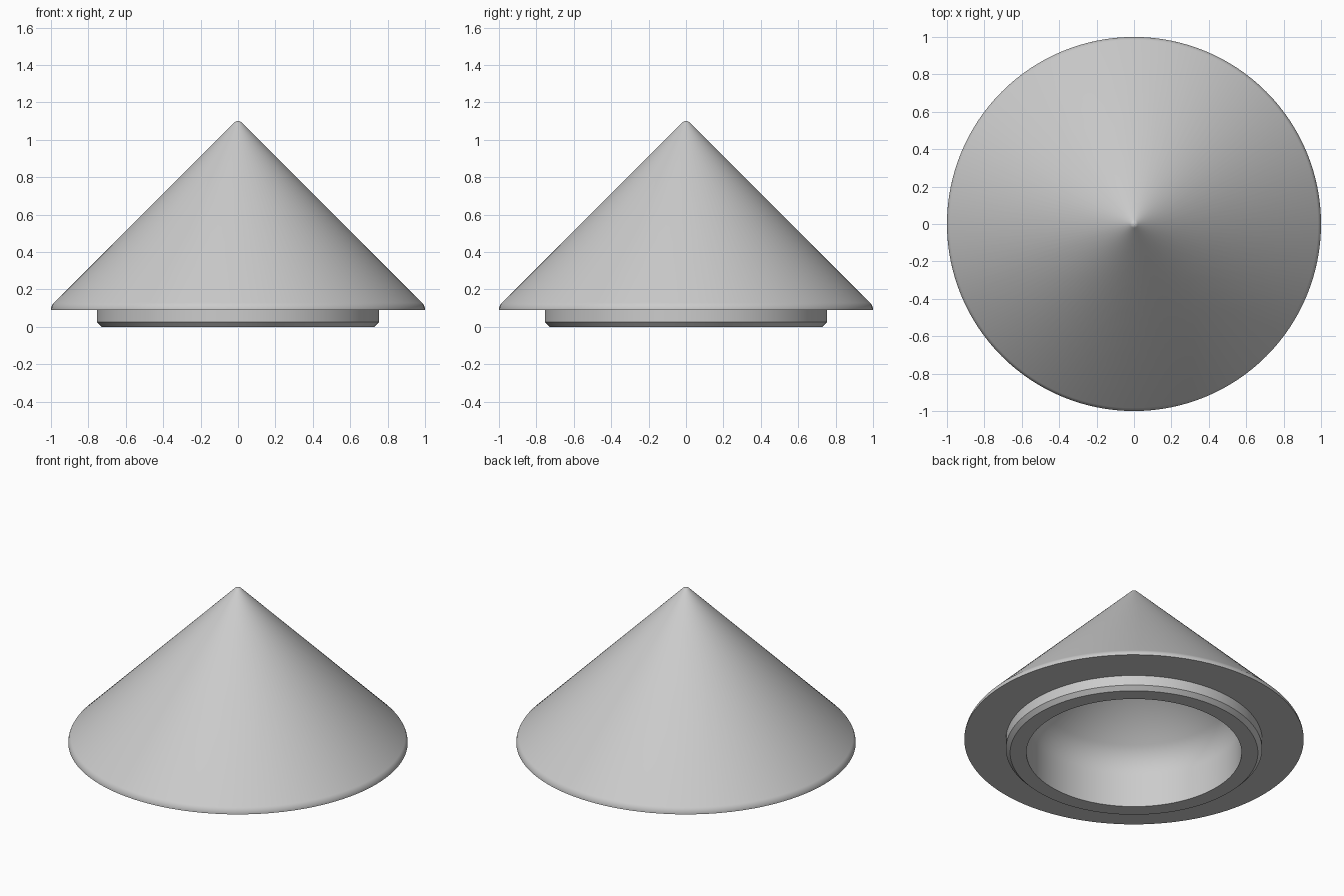
import bpy, bmesh
from math import sin, cos, pi, radians
from mathutils import Vector

SEGMENTS = 128

cube = bpy.data.objects.get("Cube")
if cube:
    bpy.data.objects.remove(cube, do_unlink=True)

# Plain grey material
grey = bpy.data.materials.new("light grey")
grey.use_nodes = True
colour = (0.6, 0.6, 0.6, 1)
grey.diffuse_color = colour
grey.node_tree.nodes["Principled BSDF"].inputs["Base Color"].default_value = colour


def arc(r, z, radius, start, end, steps=8):
    """Rounded part of a profile; angles in degrees around (r, z)."""
    angles = [radians(start + (end - start) * i / steps) for i in range(steps + 1)]
    return [(r + radius * cos(a), z + radius * sin(a)) for a in angles]


def lathe(name, profile):
    """Revolve an (r, z) profile around the z axis."""
    bm = bmesh.new()
    verts = [bm.verts.new((r, 0, z)) for r, z in profile]
    edges = [bm.edges.new(pair) for pair in zip(verts, verts[1:])]
    bmesh.ops.spin(bm, geom=verts + edges, cent=(0, 0, 0), axis=(0, 0, 1),
                   angle=2 * pi, steps=SEGMENTS, use_duplicate=False)
    bmesh.ops.remove_doubles(bm, verts=bm.verts, dist=0.0001)
    bmesh.ops.recalc_face_normals(bm, faces=bm.faces)
    mesh = bpy.data.meshes.new(name)
    bm.to_mesh(mesh)
    bm.free()
    mesh.materials.append(grey)
    obj = bpy.data.objects.new(name, mesh)
    bpy.context.collection.objects.link(obj)
    bpy.ops.object.select_all(action='DESELECT')
    obj.select_set(True)
    bpy.context.view_layer.objects.active = obj
    bpy.ops.object.shade_smooth_by_angle(angle=radians(25))
    return obj


# Hollow cone cap: rounded tip, rounded rim, stepped collar, domed-in cavity
tip = arc(0, 1.07, 0.03, 90, 45, 5)
tip[0] = (0, 1.1)
rim = arc(0.945, 0.09, 0.055, 45, 0)
collar = [(0.755, 0.09), (0.755, 0.025), (0.73, 0)]
cavity = [(0.634, 0)] + arc(0.394, 0.21, 0.24, 0, 45, 12) + [(0, 0.943)]
lathe("cone_cap", tip + rim + collar + cavity)
